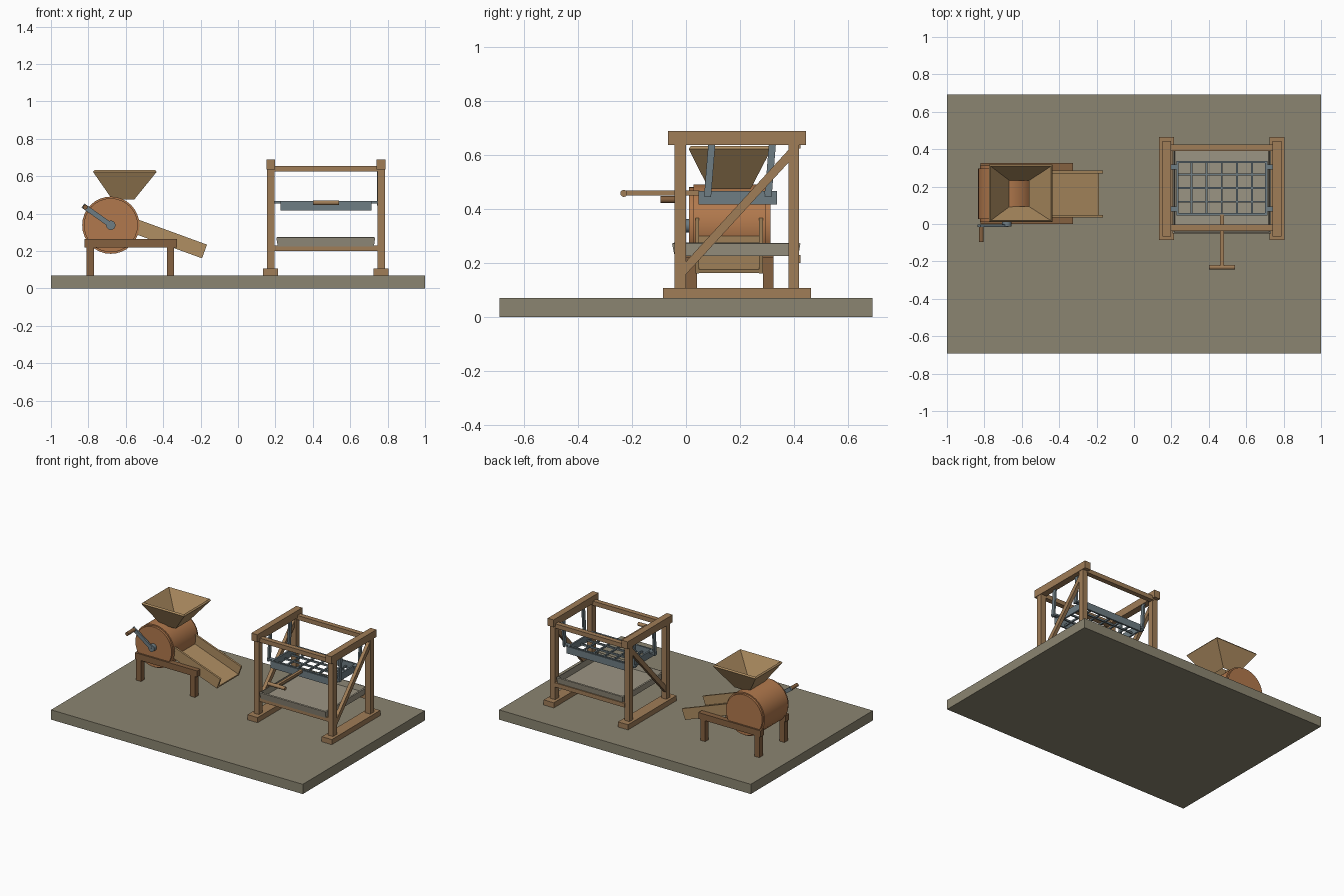
import bpy, bmesh, math
from mathutils import Vector, Matrix

if "Cube" in bpy.data.objects:
    bpy.data.objects.remove(bpy.data.objects["Cube"])


def mat(name, r, g, b):
    m = bpy.data.materials.new(name)
    m.diffuse_color = ((r / 255) ** 2.2, (g / 255) ** 2.2, (b / 255) ** 2.2, 1)
    m.use_nodes = True
    m.node_tree.nodes["Principled BSDF"].inputs["Base Color"].default_value = m.diffuse_color
    return m


EARTH = mat("earth", 138, 132, 112)
WOOD = mat("frame_wood", 158, 124, 88)
DARK = mat("dark_wood", 132, 97, 66)
DRUM = mat("drum_wood", 176, 120, 78)
PALE = mat("pale_wood", 174, 141, 98)
METAL = mat("grey_metal", 110, 124, 130)
PAN = mat("pan", 154, 147, 130)


def finish(name, bm, m):
    me = bpy.data.meshes.new(name)
    bm.to_mesh(me)
    bm.free()
    me.materials.append(m)
    ob = bpy.data.objects.new(name, me)
    bpy.context.collection.objects.link(ob)
    return ob


def box(name, x, y, z, m):
    """Box from (min, max) pairs."""
    bm = bmesh.new()
    bmesh.ops.create_cube(bm, size=1)
    for v in bm.verts:
        v.co = [(p[0] + p[1]) / 2 + c * (p[1] - p[0]) for p, c in zip((x, y, z), v.co)]
    return finish(name, bm, m)


def bar(name, a, b, w, t, m):
    """Rectangular bar between two points; t is its thickness along x."""
    a, b = Vector(a), Vector(b)
    d = (b - a).normalized()
    u = Vector((1, 0, 0)) if abs(d.x) < 0.2 else Vector((0, 1, 0))
    s = d.cross(u)
    bm = bmesh.new()
    bmesh.ops.create_cube(bm, size=1)
    for v in bm.verts:
        c = v.co.copy()
        v.co = (a + b) / 2 + u * c.x * t + s * c.y * w + d * c.z * (b - a).length
    return finish(name, bm, m)


def rod(name, a, b, r, m, seg=12):
    a, b = Vector(a), Vector(b)
    bm = bmesh.new()
    q = (b - a).to_track_quat('Z', 'Y').to_matrix().to_4x4()
    bmesh.ops.create_cone(bm, cap_ends=True, segments=seg, radius1=r, radius2=r,
                          depth=(b - a).length, matrix=Matrix.Translation((a + b) / 2) @ q)
    ob = finish(name, bm, m)
    bpy.context.view_layer.objects.active = ob
    bpy.ops.object.select_all(action='DESELECT')
    ob.select_set(True)
    bpy.ops.object.shade_smooth_by_angle(angle=math.radians(35))
    return ob


def funnel(name, low, high, z0, z1, t, m, floor):
    """Thin tapered shell between two rectangles (x0, x1, y0, y1)."""
    bm = bmesh.new()
    loops = []
    for (x0, x1, y0, y1), z in ((low, z0), (high, z1)):
        loops.append([bm.verts.new(p) for p in
                      ((x0, y0, z), (x1, y0, z), (x1, y1, z), (x0, y1, z))])
    b, h = loops
    for i in range(4):
        j = (i + 1) % 4
        bm.faces.new((b[i], b[j], h[j], h[i]))
    if floor:
        bm.faces.new(b[::-1])
    ob = finish(name, bm, m)
    s = ob.modifiers.new("wall", 'SOLIDIFY')
    s.thickness, s.offset, s.use_even_offset = t, -1, True
    return ob


# Base slab
box("base_slab", (-1, 1), (-.693, .693), (0, .07), EARTH)

# Mill stand
for side, y in (("front", (0, .04)), ("back", (.285, .325))):
    box(f"mill_{side}_beam", (-.82, -.325), y, (.22, .265), DARK)
    for end, x in (("left", (-.81, -.77)), ("right", (-.38, -.342))):
        box(f"mill_{side}_{end}_leg", x, y, (.07, .22), DARK)

# Drum with end discs
rod("drum", (-.68, .028, .338), (-.68, .297, .338), .153, DRUM, 32)
rod("drum_front_disc", (-.68, .012, .338), (-.68, .03, .338), .144, DRUM, 32)
rod("drum_back_disc", (-.68, .295, .338), (-.68, .313, .338), .144, DRUM, 32)

# Hopper
funnel("hopper", (-.672, -.555, .085, .24), (-.775, -.435, .01, .317), .475, .623, .012, PALE, False)

# Discharge chute
chute = [("floor", (-.2, .2), (.035, .285), (-.038, -.024)),
         ("front_wall", (-.2, .2), (.035, .049), (-.039, .039)),
         ("back_wall", (-.2, .2), (.271, .285), (-.039, .039))]
for n, x, y, z in chute:
    ob = box("chute_" + n, x, y, z, PALE)
    ob.location = (-.367, 0, .266)
    ob.rotation_euler = (0, math.radians(20), 0)

# Crank
rod("crank_shaft", (-.68, -.014, .338), (-.68, .02, .338), .025, METAL, 16)
bar("crank_arm", (-.68, -.009, .338), (-.829, -.009, .443), .027, .012, METAL)
rod("crank_handle", (-.817, -.004, .435), (-.817, -.095, .435), .013, DARK)

# Sieve frame: two mirrored side frames
XC = .47
for side, s in (("left", -1), ("right", 1)):
    def xr(a, b):
        return tuple(sorted((XC + s * a, XC + s * b)))
    box(f"{side}_foot", xr(.255, .335), (-.085, .465), (.07, .107), WOOD)
    box(f"{side}_top_beam", xr(.271, .318), (-.066, .445), (.637, .69), WOOD)
    for end, y in (("front", (-.042, 0)), ("back", (.38, .42))):
        box(f"{side}_{end}_post", xr(.275, .315), y, (.105, .64), WOOD)
    xb = XC + s * .298
    bar(f"{side}_brace", (xb, -.012, .168), (xb, .395, .612), .032, .024, WOOD)
    # Hanging straps and the ears that carry the sieve
    xs = XC + s * .28
    for end, y in (("front", .08), ("back", .305)):
        bar(f"{side}_{end}_strap", (xs, y + .016, .645), (xs, y, .445), .026, .012, METAL)
        box(f"{side}_{end}_ear", xr(.24, .287), (y - .014, y + .014), (.454, .467), METAL)

# Cross rails
for end, y in (("front", (-.037, -.002)), ("back", (.39, .425))):
    box(f"{end}_upper_rail", (.19, .75), y, (.624, .655), WOOD)
    box(f"{end}_lower_rail", (.19, .75), y, (.2, .23), WOOD)

# Catch pan
funnel("catch_pan", (.212, .727, -.042, .417), (.205, .733, -.052, .425), .225, .272, .009, PAN, True)

# Sieve tray walls and grid
X0, X1, Y0, Y1 = .226, .713, .046, .337
for n, x, y in (("front", (X0, X1), (Y0, Y0 + .012)), ("back", (X0, X1), (Y1 - .012, Y1)),
                ("left", (X0, X0 + .012), (Y0, Y1)), ("right", (X1 - .012, X1), (Y0, Y1))):
    box(f"sieve_{n}_wall", x, y, (.417, .467), METAL)
for i in range(1, 6):
    x = X0 + (X1 - X0) * i / 6
    box(f"sieve_bar_long_{i}", (x - .005, x + .005), (Y0, Y1), (.425, .437), METAL)
for i in range(1, 4):
    y = Y0 + (Y1 - Y0) * i / 4
    box(f"sieve_bar_cross_{i}", (X0, X1), (y - .005, y + .005), (.425, .437), METAL)

# Push handle
box("push_rod", (.46, .48), (-.228, .05), (.45, .468), WOOD)
rod("push_grip", (.4, -.231, .458), (.54, -.231, .458), .013, WOOD)
